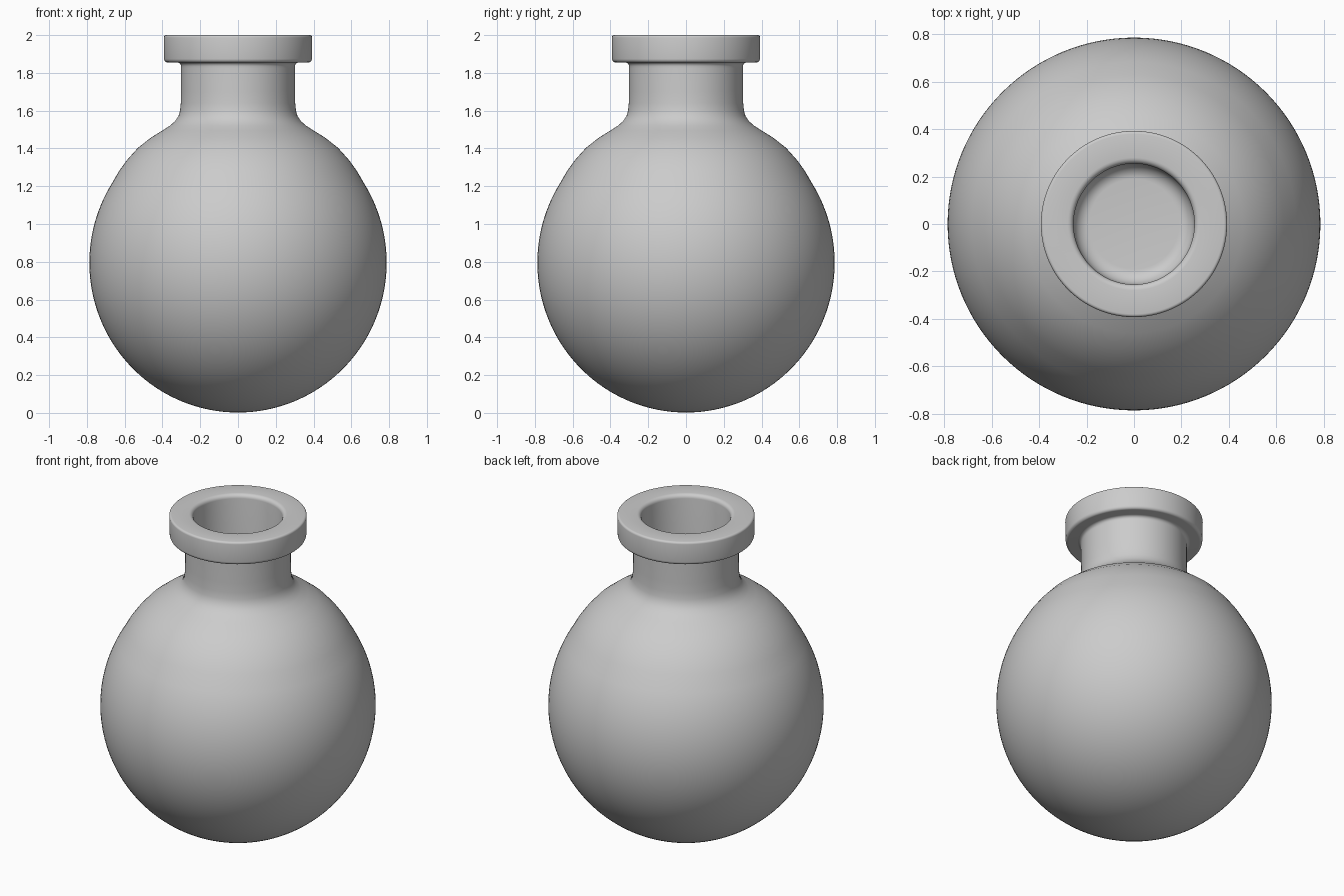
import bpy, bmesh, math

if "Cube" in bpy.data.objects:
    bpy.data.objects.remove(bpy.data.objects["Cube"])

SIDES = 128
R, CZ = 0.787, 0.795          # body radius and centre height

grey = bpy.data.materials.new("plain_grey")
grey.diffuse_color = (0.6, 0.6, 0.6, 1)
grey.use_nodes = True
grey.node_tree.nodes["Principled BSDF"].inputs["Base Color"].default_value = grey.diffuse_color


def arc(cx, cz, rx, rz, a0, a1, n):
    """Points along an arc of the profile, angles in degrees."""
    return [(cx + rx * math.cos(math.radians(a0 + (a1 - a0) * i / n)),
             cz + rz * math.sin(math.radians(a0 + (a1 - a0) * i / n)))
            for i in range(n + 1)]


def lathe(name, profile):
    """Revolve an (r, z) profile around the z axis; r = 0 becomes a pole."""
    bm = bmesh.new()
    rings = []
    for r, z in profile:
        if r < 1e-4:
            rings.append([bm.verts.new((0, 0, z))] * SIDES)
        else:
            rings.append([bm.verts.new((r * math.cos(2 * math.pi * k / SIDES),
                                        r * math.sin(2 * math.pi * k / SIDES), z))
                          for k in range(SIDES)])
    for a, b in zip(rings, rings[1:]):
        for k in range(SIDES):
            j = (k + 1) % SIDES
            bm.faces.new(list(dict.fromkeys((a[k], a[j], b[j], b[k]))))
    bmesh.ops.recalc_face_normals(bm, faces=bm.faces[:])
    me = bpy.data.meshes.new(name)
    bm.to_mesh(me)
    bm.free()
    ob = bpy.data.objects.new(name, me)
    bpy.context.collection.objects.link(ob)
    me.materials.append(grey)
    bpy.context.view_layer.objects.active = ob
    ob.select_set(True)
    bpy.ops.object.shade_smooth_by_angle(angle=math.radians(40))
    ob.select_set(False)
    return ob


# round body
profile = [(0, CZ - R - 0.006)] + arc(0, CZ, R, R + 0.006, -87, 32, 50)
# shoulder flowing into the neck
profile += [(0.63, 1.28), (0.59, 1.336), (0.53, 1.403), (0.46, 1.458),
            (0.40, 1.495), (0.36, 1.521), (0.333, 1.545), (0.315, 1.572),
            (0.307, 1.60), (0.303, 1.64), (0.302, 1.70)]
# neck top, then rolled lip with small rounded edges
profile += [(0.302, 1.825)] + arc(0.322, 1.835, 0.02, 0.02, 180, 90, 4)
profile += arc(0.373, 1.875, 0.018, 0.02, -90, 0, 5)
profile += arc(0.380, 1.987, 0.013, 0.013, 0, 90, 4)
# mouth and blind cavity with a rounded floor
profile += arc(0.28, 1.975, 0.025, 0.025, 90, 180, 5)
profile += arc(0.19, 1.62, 0.065, 0.07, 0, -90, 8) + [(0, 1.55)]

lathe("round_flask", profile)
